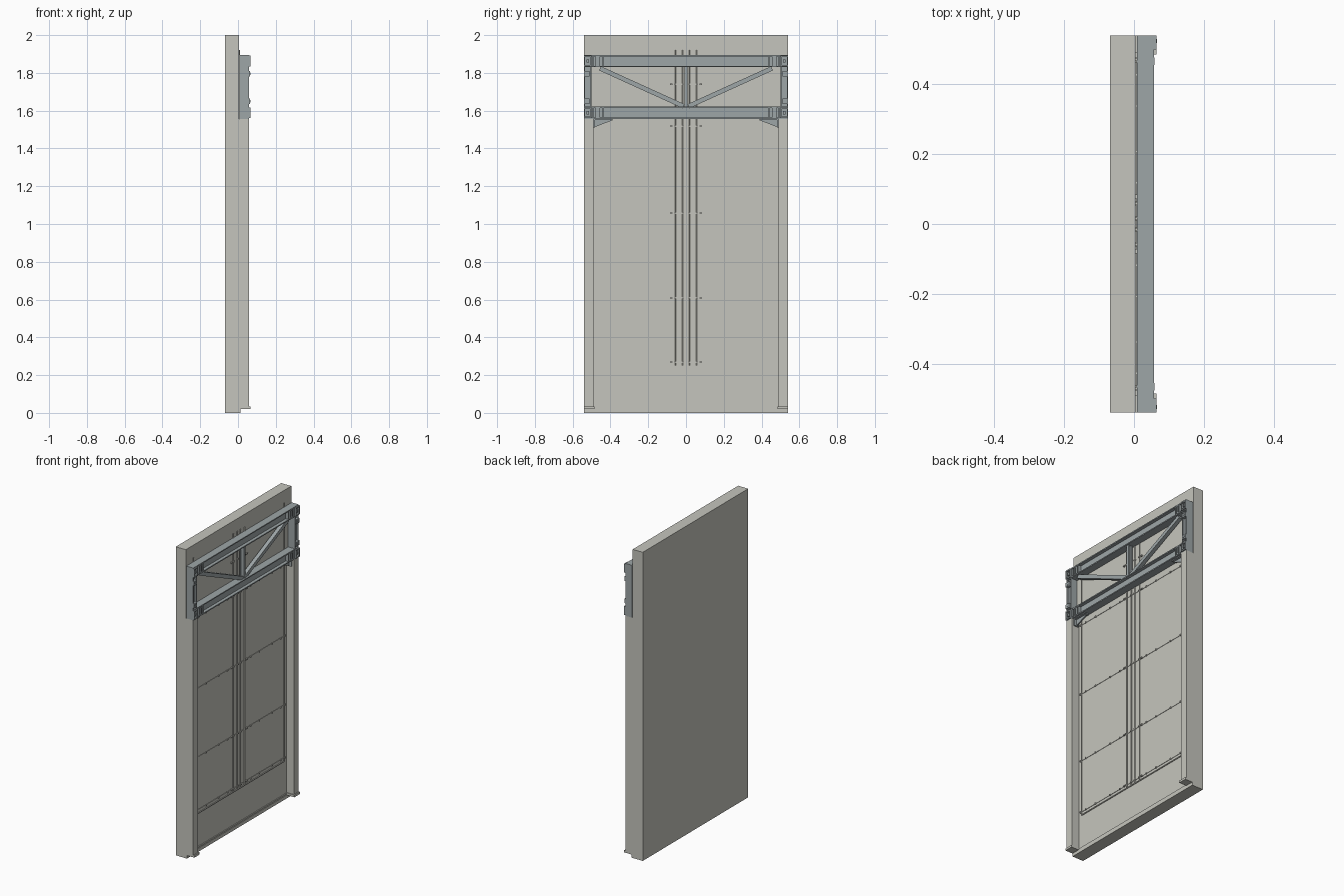
import bpy, bmesh, math
from mathutils import Matrix, Vector

if "Cube" in bpy.data.objects:
    bpy.data.objects.remove(bpy.data.objects["Cube"])


def material(name, rgb):
    m = bpy.data.materials.new(name)
    m.diffuse_color = (*rgb, 1)
    m.use_nodes = True
    m.node_tree.nodes["Principled BSDF"].inputs["Base Color"].default_value = m.diffuse_color
    return m


WALL = material("wall_plaster", (0.56, 0.56, 0.51))
STEEL = material("steel", (0.34, 0.38, 0.39))


def add_box(bm, x, y, z, rot=0.0):
    """Box from (min, max) ranges, optionally turned about x at its centre."""
    c = Vector([(r[0] + r[1]) / 2 for r in (x, y, z)])
    s = [abs(r[1] - r[0]) for r in (x, y, z)]
    bmesh.ops.create_cube(bm, size=1, matrix=Matrix.Translation(c)
                          @ Matrix.Rotation(rot, 4, 'X') @ Matrix.Diagonal((*s, 1)))


def add_prism(bm, pts, x0, x1):
    """Extrude a (y, z) outline along x."""
    f = bm.faces.new([bm.verts.new((x0, y, z)) for y, z in pts])
    ext = bmesh.ops.extrude_face_region(bm, geom=[f])
    bmesh.ops.translate(bm, vec=(x1 - x0, 0, 0),
                        verts=[v for v in ext["geom"] if isinstance(v, bmesh.types.BMVert)])


def finish(name, bm, mat, mirror=False):
    bmesh.ops.recalc_face_normals(bm, faces=bm.faces)
    me = bpy.data.meshes.new(name)
    bm.to_mesh(me)
    bm.free()
    me.materials.append(mat)
    ob = bpy.data.objects.new(name, me)
    bpy.context.collection.objects.link(ob)
    if mirror:
        mod = ob.modifiers.new("mirror_y", 'MIRROR')
        mod.use_axis = (False, True, False)
        mod.use_mirror_merge = False
    return ob


def boxes(name, mat, items, mirror=False):
    bm = bmesh.new()
    for it in items:
        add_box(bm, *it)
    return finish(name, bm, mat, mirror)


F = 0.004                      # wall face
FRONT = 0.057                  # outer face of pilasters and truss

# wall slab, base strip, pilasters and their feet
boxes("wall_slab", WALL, [((-0.068, F), (-0.54, 0.54), (0, 2))])
boxes("base_strip", WALL, [((F, 0.012), (-0.54, 0.54), (0, 0.022)),
                           ((F, 0.009), (-0.54, 0.54), (0.022, 0.03))])
boxes("pilaster", WALL, [((F, FRONT), (0.49, 0.54), (0.03, 1.556))], True)
boxes("pilaster_foot", WALL, [((F, 0.065), (0.485, 0.54), (0.02, 0.034))], True)

# thin panel border: side strips and bottom ledge
boxes("panel_border", WALL, [((F, 0.009), (0.462, 0.468), (0.25, 1.92)),
                             ((F, 0.009), (0, 0.465), (0.243, 0.249))], True)

# vertical pipes in the middle of the panel
bm = bmesh.new()
for y in (0.016, 0.058):
    bmesh.ops.create_cone(bm, cap_ends=True, segments=8, radius1=0.004, radius2=0.004,
                          depth=1.67, matrix=Matrix.Translation((0.007, y, 1.085)))
finish("wall_pipe", bm, WALL, True)

# horizontal seams with small clips
seams, clips = [], []
for z in (0.268, 0.61, 1.057, 1.518):
    seams.append(((F, 0.0065), (0, 0.465), (z - 0.0015, z + 0.0015)))
    for y in (0.475, 0.427, 0.338, 0.207, 0.118):
        clips.append(((F, 0.011), (y - 0.003, y + 0.003), (z - 0.005, z + 0.004)))
for z in (0.268, 0.61, 1.057, 1.518, 1.74):
    for y in (0.016, 0.058, 0.078):
        clips.append(((F, 0.0125), (y - 0.006, y + 0.006), (z - 0.004, z + 0.004)))
boxes("panel_seams", WALL, seams, True)
boxes("seam_clips", WALL, clips, True)

# truss chords: I-section beams
X0 = 0.008
for name, z0, z1 in (("upper_chord", 1.83, 1.895), ("lower_chord", 1.556, 1.621)):
    t = 0.007
    boxes(name, STEEL, [((X0, FRONT), (-0.54, 0.54), (z0, z0 + t)),
                        ((X0, FRONT), (-0.54, 0.54), (z1 - t, z1)),
                        ((0.029, 0.036), (-0.54, 0.54), (z0 + t, z1 - t))])
    # stiffener ribs and framed end plates
    parts = [((X0, FRONT), (y - 0.003, y + 0.003), (z0 + t, z1 - t))
             for y in (0.44, 0.457, 0.475, 0.493)]
    for y0, y1, xf in ((0.5, 0.54, 0.065), (0.455, 0.477, 0.059)):
        w = 0.006
        parts += [((0.05, xf), (y0, y0 + w), (z0 + 0.004, z1 - 0.004)),
                  ((0.05, xf), (y1 - w, y1), (z0 + 0.004, z1 - 0.004)),
                  ((0.05, xf), (y0, y1), (z0 + 0.004, z0 + 0.012)),
                  ((0.05, xf), (y0, y1), (z1 - 0.012, z1 - 0.004)),
                  ((0.045, 0.052), (y0, y1), (z0 + 0.012, z1 - 0.012))]
    parts.append(((0.05, 0.062), (0.514, 0.526), (z0 + 0.024, z1 - 0.024)))
    boxes(name + "_end_plates", STEEL, parts, True)

# end posts with side plate, flanges and bolt blocks
post = [((X0, FRONT), (0.534, 0.54), (1.556, 1.895)),
        ((X0, 0.045), (0.503, 0.534), (1.621, 1.83)),
        ((0.045, FRONT), (0.5, 0.506), (1.621, 1.83))]
for z in (1.65, 1.795):
    post.append(((0.045, 0.064), (0.51, 0.54), (z - 0.014, z + 0.014)))
    post.append(((0.05, 0.066), (0.518, 0.53), (z - 0.006, z + 0.006)))
boxes("end_post", STEEL, post, True)

# diagonal braces
a, b = Vector((0.012, 1.623)), Vector((0.455, 1.824))
d, mid = b - a, (a + b) / 2
ang, L = math.atan2(d.y, d.x), d.length
boxes("diagonal_brace", STEEL,
      [((0.02, 0.045), (mid.x - L / 2, mid.x + L / 2),
        (mid.y - 0.012, mid.y + 0.012), ang)], True)

# centre post: small T-section
boxes("centre_post", STEEL, [((0.018, 0.048), (-0.003, 0.003), (1.621, 1.83)),
                             ((0.018, 0.024), (-0.009, 0.009), (1.621, 1.83)),
                             ((0.042, 0.048), (-0.009, 0.009), (1.621, 1.83))])

# corner brackets and gussets under the truss
bm = bmesh.new()
add_prism(bm, [(0.49, 1.556), (0.39, 1.556), (0.39, 1.549), (0.475, 1.516), (0.49, 1.51)],
          0.022, 0.03)
add_box(bm, (0.012, 0.045), (0.482, 0.49), (1.51, 1.556))
add_box(bm, (0.012, 0.045), (0.39, 0.49), (1.551, 1.556))
finish("corner_bracket", bm, STEEL, True)
